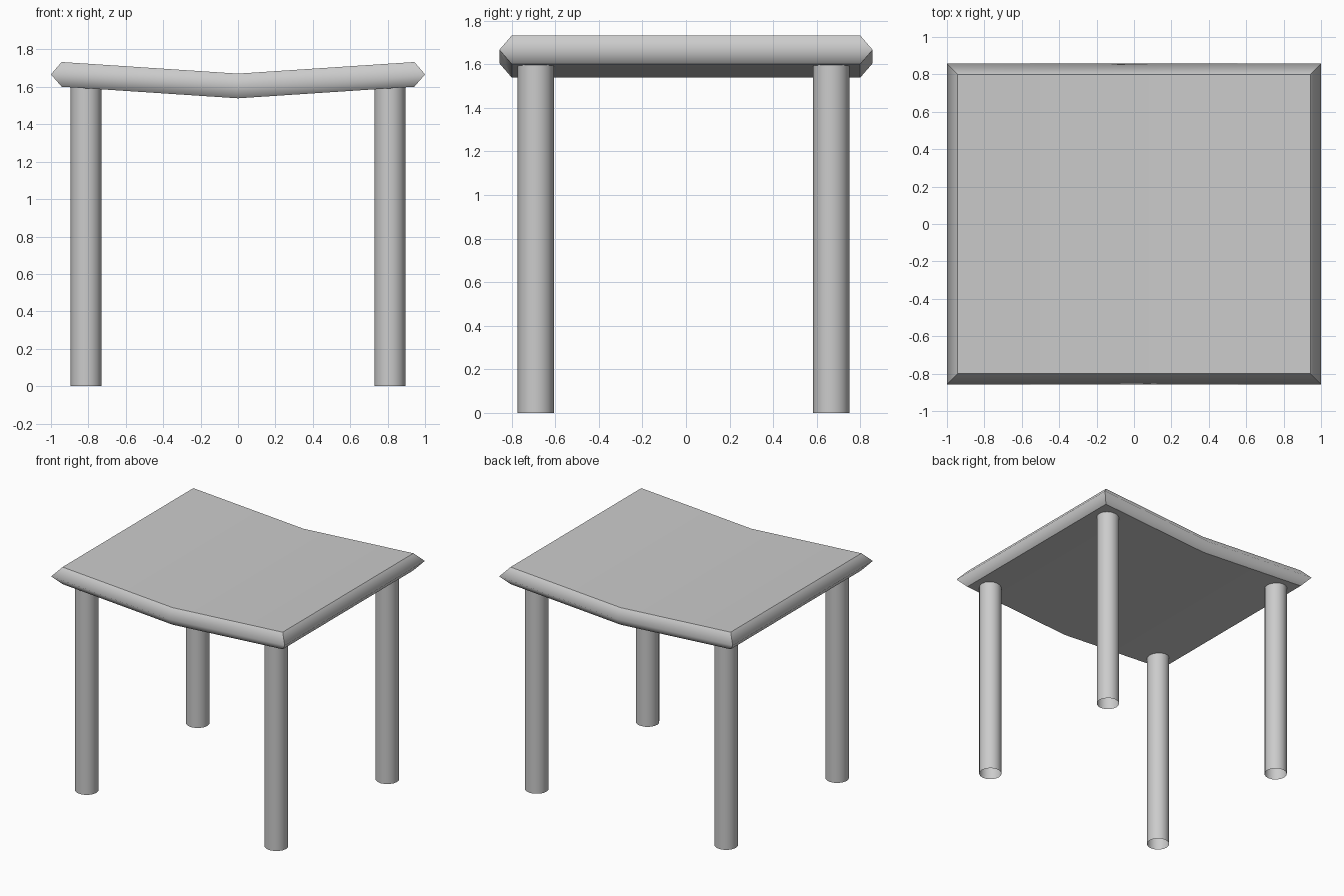
import bpy
import bmesh

cube = bpy.data.objects.get("Cube")
if cube:
    bpy.data.objects.remove(cube)

grey = bpy.data.materials.new("plain grey")
grey.use_nodes = True
colour = (0.6, 0.6, 0.6, 1)
grey.diffuse_color = colour
grey.node_tree.nodes["Principled BSDF"].inputs["Base Color"].default_value = colour


def add_object(name, bm):
    mesh = bpy.data.meshes.new(name)
    bm.to_mesh(mesh)
    bm.free()
    mesh.materials.append(grey)
    obj = bpy.data.objects.new(name, mesh)
    bpy.context.collection.objects.link(obj)
    return obj


# Seat: three stacked outlines, dipped along the middle, with a pointed rim
HALF_X, HALF_Y, INSET, HALF_THICK, DIP = 1.0, 0.857, 0.057, 0.066, 0.062


def outline(bm, inset, z):
    x, y = HALF_X - inset, HALF_Y - inset
    points = [(-x, -y), (0, -y), (x, -y), (x, y), (0, y), (-x, y)]
    return [bm.verts.new((px, py, z - (DIP if px == 0 else 0))) for px, py in points]


bm = bmesh.new()
bottom = outline(bm, INSET, 1.667 - HALF_THICK)
middle = outline(bm, 0, 1.667)
top = outline(bm, INSET, 1.667 + HALF_THICK)
for low, high in ((bottom, middle), (middle, top)):
    for i in range(6):
        j = (i + 1) % 6
        bm.faces.new((low[i], low[j], high[j], high[i]))
for loop in (bottom, top):
    bm.faces.new((loop[0], loop[1], loop[4], loop[5]))
    bm.faces.new((loop[1], loop[2], loop[3], loop[4]))
bmesh.ops.recalc_face_normals(bm, faces=bm.faces)

# Smooth seat, creased at the panel borders and the four corners
for face in bm.faces:
    face.smooth = True
for loop in (bottom, top):
    for i in range(6):
        bm.edges.get((loop[i], loop[(i + 1) % 6])).smooth = False
for i in (0, 2, 3, 5):
    for low, high in ((bottom, middle), (middle, top)):
        bm.edges.get((low[i], high[i])).smooth = False
add_object("seat", bm)

# Legs: open round tubes reaching into the seat
for end, y in (("front", -0.69), ("back", 0.667)):
    for side, x in (("left", 0.812), ("right", -0.812)):
        bm = bmesh.new()
        bmesh.ops.create_cone(bm, cap_ends=False, segments=16,
                              radius1=0.083, radius2=0.083, depth=1.64)
        for face in bm.faces:
            face.smooth = True
        leg = add_object(f"{end}_{side}_leg", bm)
        leg.location = (x, y, 0.82)
